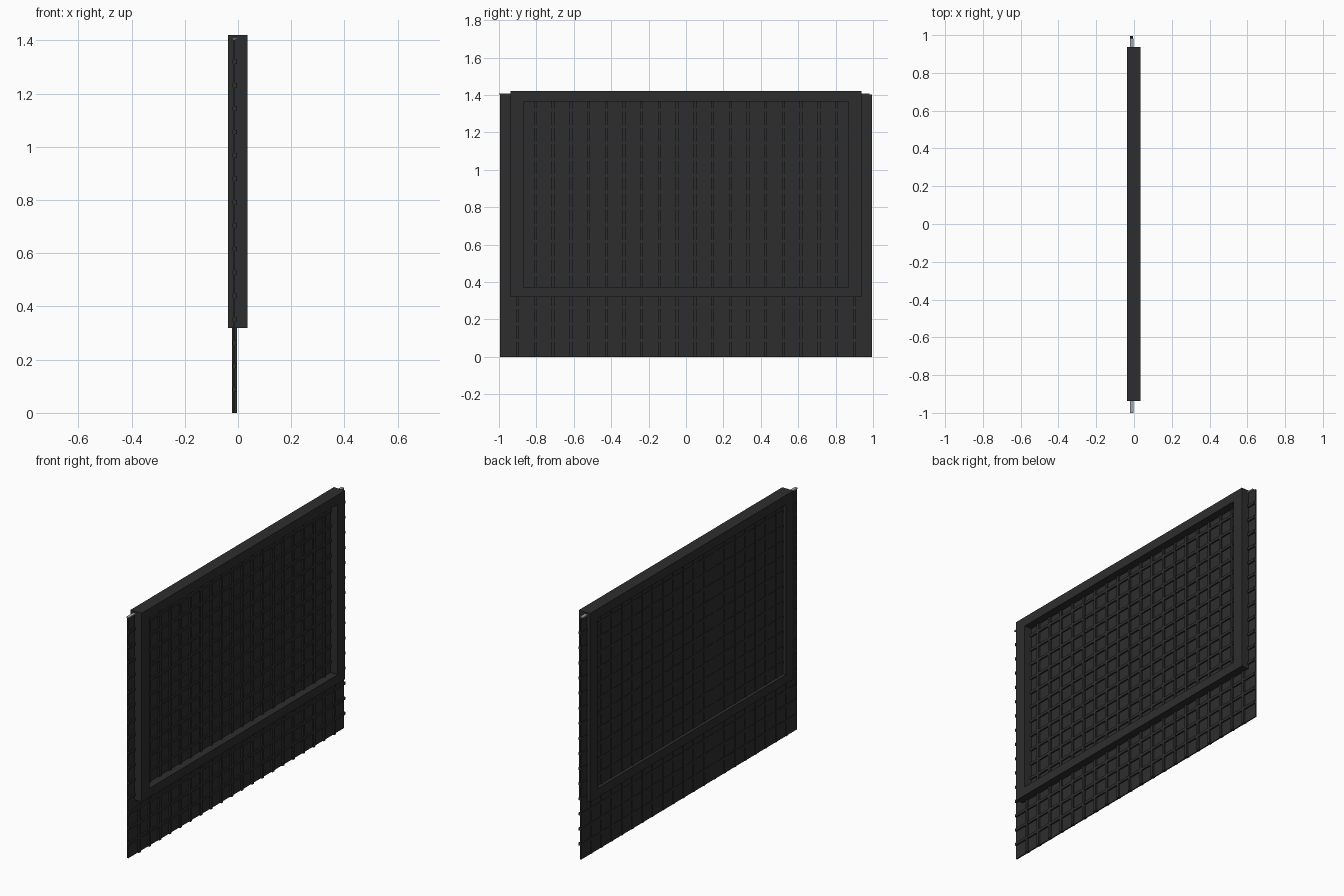
import bpy
import bmesh
from mathutils import Matrix, Vector

if "Cube" in bpy.data.objects:
    bpy.data.objects.remove(bpy.data.objects["Cube"])


def material(name, rgb):
    m = bpy.data.materials.new(name)
    m.diffuse_color = (*rgb, 1)
    m.use_nodes = True
    m.node_tree.nodes["Principled BSDF"].inputs["Base Color"].default_value = m.diffuse_color
    return m


charcoal = material("charcoal", (0.027, 0.027, 0.027))
grey = material("light grey", (0.36, 0.38, 0.40))


def boxes(name, mat, spans):
    """One object from boxes given as (x0, x1, y0, y1, z0, z1)."""
    bm = bmesh.new()
    for x0, x1, y0, y1, z0, z1 in spans:
        centre = Vector(((x0 + x1) / 2, (y0 + y1) / 2, (z0 + z1) / 2))
        size = Matrix.Diagonal((x1 - x0, y1 - y0, z1 - z0, 1))
        bmesh.ops.create_cube(bm, size=1, matrix=Matrix.Translation(centre) @ size)
    me = bpy.data.meshes.new(name)
    bm.to_mesh(me)
    bm.free()
    me.materials.append(mat)
    ob = bpy.data.objects.new(name, me)
    bpy.context.collection.objects.link(ob)
    return ob


# Thin backing sheet, full width and down to the ground
W, H = 0.995, 1.403
boxes("panel_sheet", charcoal, [(-0.019, -0.012, -W, W, 0, H)])

# Raised lattice: 21 columns by 16 rows, deep on the front, shallow on the back
PY, PZ, R = 0.0947, 0.088, 0.008
columns = [(i - 9.5) * PY for i in range(20)]
rows = [k * PZ for k in range(1, 16)]
for name, x0, x1 in (("front_lattice", -0.013, -0.003), ("back_lattice", -0.022, -0.018)):
    uprights = [(x0, x1, y - R, y + R, 0, H) for y in columns]
    # Crossbars are a little lower than the uprights so faces never coincide
    a, b = (x0, x1 - 0.001) if x1 > -0.01 else (x0 + 0.001, x1)
    bars = [(a, b, -W, W, z - R, z + R) for z in rows]
    boxes(name, charcoal, uprights + bars)

# Deep surrounding frame, open on both sides
X0, X1, Y, IY = -0.038, 0.035, 0.938, 0.868
Z0, IZ0, IZ1, Z1 = 0.32, 0.372, 1.365, 1.42
boxes("frame", charcoal, [
    (X0, X1, -Y, Y, IZ1, Z1),
    (X0, X1, -Y, Y, Z0, IZ0),
    (X0, X1, -Y, -IY, IZ0, IZ1),
    (X0, X1, IY, Y, IZ0, IZ1),
])

# Thin pale strip along the top of the panel, showing at both ends
boxes("top_strip", grey, [(-0.021, -0.003, -1.0, 0.982, 1.403, 1.409)])
